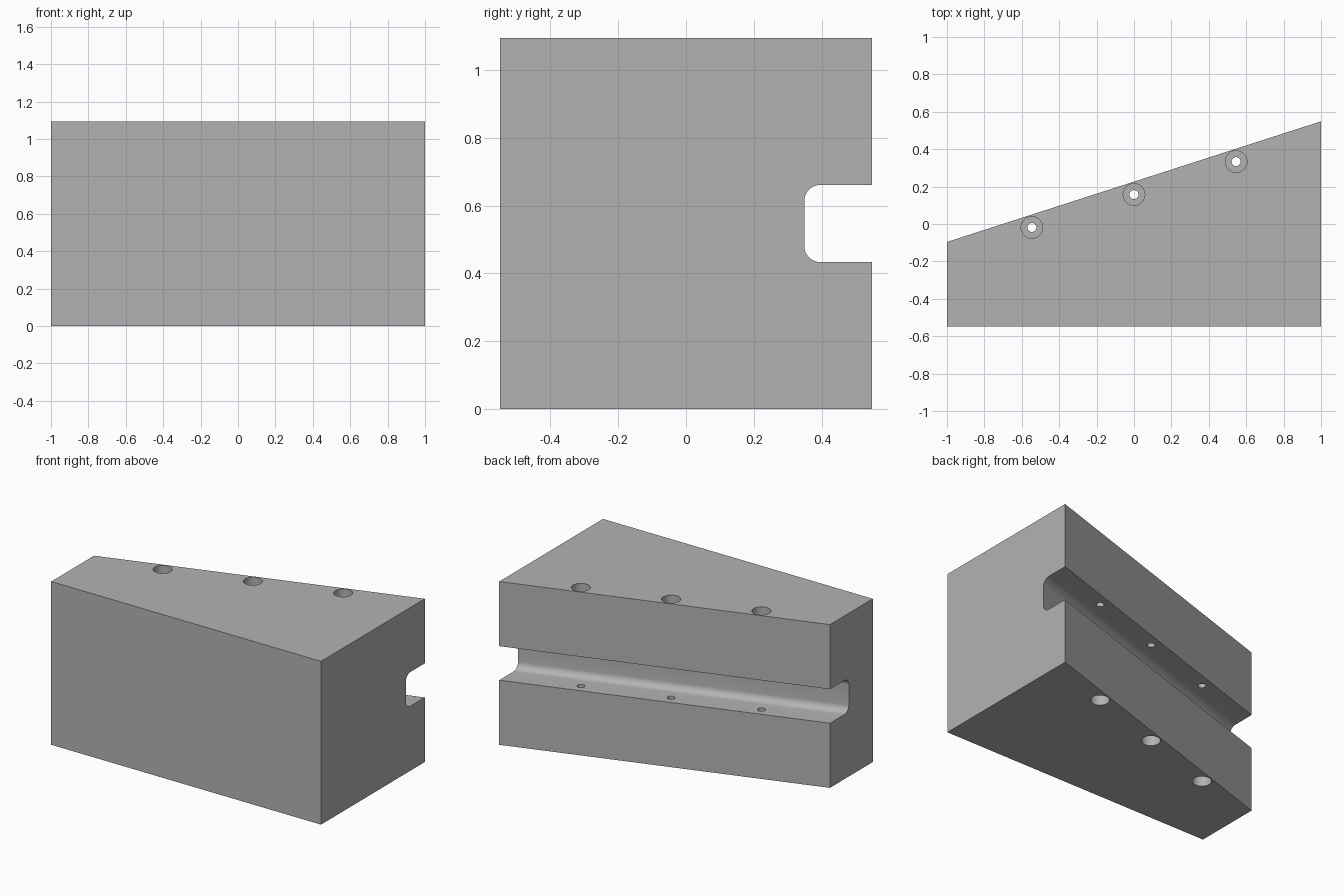
import bpy
import bmesh
from math import cos, sin, pi, tau

HALF_DEPTH, HEIGHT = 0.549, 1.094
SLOPE = 0.3225            # slant of the back face
MID_Z = HEIGHT / 2
SLOT_HALF, SLOT_DEPTH, FILLET = 0.114, 0.2, 0.048
BORE_R, BORE_DEPTH, HOLE_R = 0.058, 0.2, 0.024

cube = bpy.data.objects.get("Cube")
if cube:
    bpy.data.objects.remove(cube, do_unlink=True)

grey = bpy.data.materials.new("plain grey")
grey.use_nodes = True
colour = (0.45, 0.45, 0.45, 1)
grey.diffuse_color = colour
grey.node_tree.nodes["Principled BSDF"].inputs["Base Color"].default_value = colour


def back_y(x):
    return HALF_DEPTH + SLOPE * (x - 1)


def loft(name, rings):
    """Skin a stack of matching closed rings and cap both ends."""
    bm = bmesh.new()
    loops = [[bm.verts.new(p) for p in ring] for ring in rings]
    n = len(loops[0])
    for a, b in zip(loops, loops[1:]):
        for i in range(n):
            j = (i + 1) % n
            bm.faces.new((a[i], a[j], b[j], b[i]))
    bm.faces.new(loops[0])
    bm.faces.new(loops[-1])
    bmesh.ops.recalc_face_normals(bm, faces=bm.faces)
    mesh = bpy.data.meshes.new(name)
    bm.to_mesh(mesh)
    bm.free()
    mesh.materials.append(grey)
    obj = bpy.data.objects.new(name, mesh)
    bpy.context.collection.objects.link(obj)
    return obj


def section(x):
    """Block outline at x, with a rounded slot in the back face."""
    back = back_y(x)
    centre = back - SLOT_DEPTH + FILLET
    lower = [(back, 0), (back, MID_Z - SLOT_HALF)]
    for i in range(9):
        a = i / 8 * pi / 2
        lower.append((centre - FILLET * sin(a),
                      MID_Z - SLOT_HALF + FILLET * (1 - cos(a))))
    upper = [(y, HEIGHT - z) for y, z in reversed(lower)]
    outline = [(-HALF_DEPTH, 0)] + lower + upper + [(-HALF_DEPTH, HEIGHT)]
    return [(x, y, z) for y, z in outline]


def circle(x, y, z, r, n=32):
    return [(x + r * cos(tau * i / n), y + r * sin(tau * i / n), z)
            for i in range(n)]


# Tapered block with the slot following its slanted back
block = loft("slotted_wedge_block", [section(-1), section(1)])
bpy.context.view_layer.objects.active = block
block.select_set(True)

# Screw holes, counterbored from the top and the bottom
steps = [(-0.1, BORE_R), (BORE_DEPTH, BORE_R), (BORE_DEPTH, HOLE_R),
         (HEIGHT - BORE_DEPTH, HOLE_R), (HEIGHT - BORE_DEPTH, BORE_R),
         (HEIGHT + 0.1, BORE_R)]
for x in (-0.546, 0, 0.546):
    y = back_y(x) - 0.069
    cutter = loft("hole_cutter", [circle(x, y, z, r) for z, r in steps])
    cutter.hide_render = True
    cut = block.modifiers.new("screw hole", "BOOLEAN")
    cut.operation = "DIFFERENCE"
    cut.solver = "EXACT"
    cut.object = cutter
    bpy.ops.object.modifier_apply(modifier=cut.name)
    bpy.data.objects.remove(cutter, do_unlink=True)

bpy.ops.object.select_all(action="DESELECT")
block.select_set(True)
bpy.ops.object.shade_smooth_by_angle()
